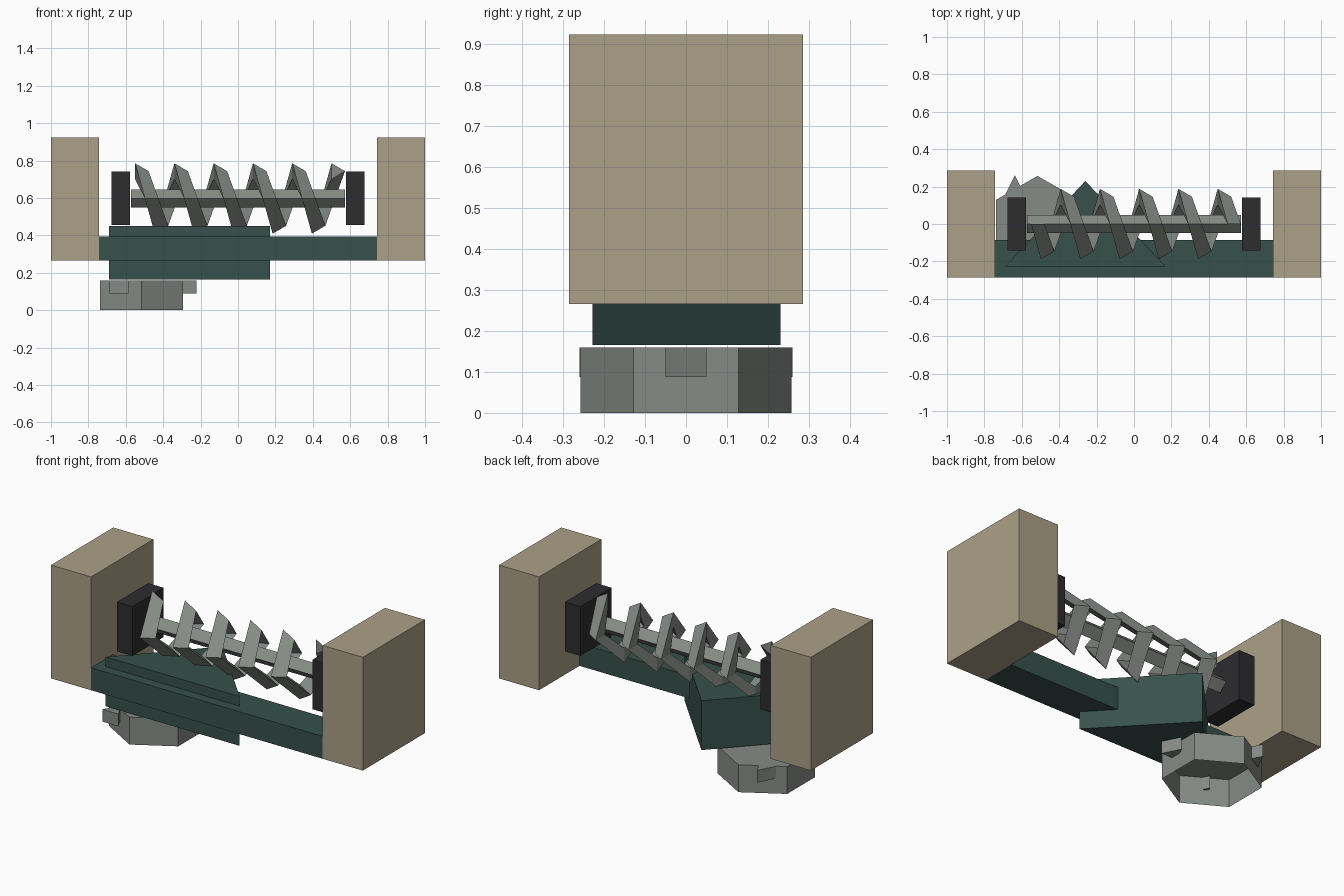
import bpy, bmesh, math
from mathutils import Vector

cube = bpy.data.objects.get("Cube")
if cube:
    bpy.data.objects.remove(cube, do_unlink=True)


def material(name, r, g, b):
    mat = bpy.data.materials.new(name)
    mat.use_nodes = True
    mat.diffuse_color = (r, g, b, 1)
    mat.node_tree.nodes["Principled BSDF"].inputs["Base Color"].default_value = (r, g, b, 1)
    return mat


TAN = material("tan_wood", 0.41, 0.355, 0.245)
TEAL = material("dark_teal", 0.038, 0.082, 0.07)
GREY = material("steel_grey", 0.24, 0.26, 0.24)
BLACK = material("black", 0.026, 0.026, 0.028)


def finish(name, bm, mat):
    bmesh.ops.recalc_face_normals(bm, faces=bm.faces)
    mesh = bpy.data.meshes.new(name)
    bm.to_mesh(mesh)
    bm.free()
    mesh.materials.append(mat)
    obj = bpy.data.objects.new(name, mesh)
    bpy.context.collection.objects.link(obj)
    return obj


def skin(name, rings, mat, cap_start=True, cap_end=True):
    """Join a row of matching closed rings into one flat-faced body."""
    bm = bmesh.new()
    loops = [[bm.verts.new(p) for p in ring] for ring in rings]
    for a, b in zip(loops, loops[1:]):
        for i in range(len(a)):
            j = (i + 1) % len(a)
            bm.faces.new((a[i], a[j], b[j], b[i]))
    if cap_start:
        bm.faces.new(loops[0][::-1])
    if cap_end:
        bm.faces.new(loops[-1])
    return finish(name, bm, mat)


def prism(name, outline, z0, z1, mat, cap_start=True):
    return skin(name, [[(x, y, z) for x, y in outline] for z in (z0, z1)], mat, cap_start)


def box(name, x0, x1, y0, y1, z0, z1, mat):
    return prism(name, [(x0, y0), (x1, y0), (x1, y1), (x0, y1)], z0, z1, mat)


AXIS_Z = 0.597

# End blocks and the bearings beside them
for side, s in (("left", 1), ("right", -1)):
    x0, x1 = sorted((s * 0.743, s))
    box(side + "_end_block", x0, x1, -0.285, 0.285, 0.265, 0.922, TAN)
    x0, x1 = sorted((s * 0.577, s * 0.677))
    box(side + "_bearing", x0, x1, -0.143, 0.143, 0.454, 0.74, BLACK)

# Connecting beam and the triangular bracket through it
box("beam", -0.743, 0.743, -0.285, -0.085, 0.265, 0.395, TEAL)
prism("triangular_bracket", [(-0.69, -0.228), (0.17, -0.228), (-0.26, 0.23)], 0.165, 0.451, TEAL)

# Square shaft standing on its corner
R = 0.047
skin("shaft", [[(x, 0, AXIS_Z + R), (x, -R, AXIS_Z), (x, 0, AXIS_Z - R), (x, R, AXIS_Z)]
               for x in (-0.572, 0.572)], GREY)

# Four-sided screw thread with a triangular section
PITCH, TURNS, START = 0.21, 5, -0.55
SECTION = [(0, 0.188), (0, 0.103), (0.072, 0.146)]
rings = []
for i in range(4 * TURNS + 1):
    a = i * math.pi / 2
    x = START + PITCH * i / 4
    rings.append([(x + dx, -r * math.sin(a), AXIS_Z + r * math.cos(a)) for dx, r in SECTION])
skin("screw_thread", rings, GREY)

# Hexagonal cap, open underneath, with three wedge teeth
CX, TOP = -0.516, 0.159
hexagon = [(CX + 0.257 * math.cos(math.radians(30 + 60 * i)),
            0.257 * math.sin(math.radians(30 + 60 * i))) for i in range(6)]
prism("hexagonal_cap", hexagon, 0, TOP, GREY, cap_start=False)
for i in range(3):
    a = math.radians(120 * i)
    x, y = CX + 0.242 * math.cos(a), 0.242 * math.sin(a)
    prism("cap_tooth_%d" % (i + 1), [(x - 0.051, y - 0.05), (x + 0.051, y - 0.05), (x, y + 0.05)],
          0.088, TOP, GREY)
